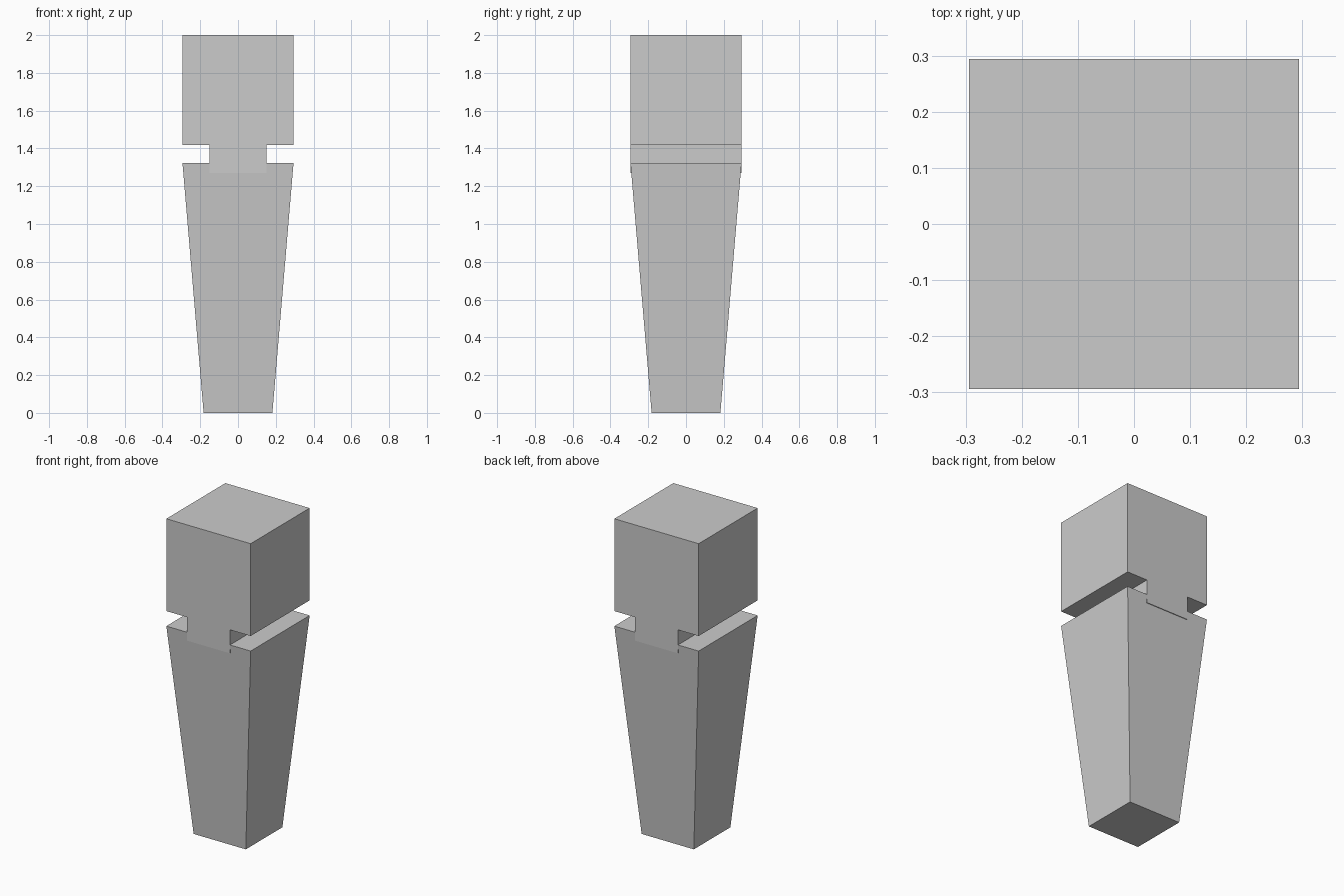
import bpy
import bmesh

if "Cube" in bpy.data.objects:
    bpy.data.objects.remove(bpy.data.objects["Cube"])

W = 0.294  # half width of the head and of the shaft top


def tapered_box(name, z0, z1, bottom, top):
    """Box from z0 to z1 with (half x, half y) given at each end."""
    bm = bmesh.new()
    bmesh.ops.create_cube(bm, size=2)
    for v in bm.verts:
        hx, hy = top if v.co.z > 0 else bottom
        v.co = (v.co.x * hx, v.co.y * hy, z1 if v.co.z > 0 else z0)
    mesh = bpy.data.meshes.new(name)
    bm.to_mesh(mesh)
    bm.free()
    obj = bpy.data.objects.new(name, mesh)
    bpy.context.collection.objects.link(obj)
    return obj


# Tapered lower leg
tapered_box("tapered_shaft", 0, 1.323, (0.182, 0.182), (W, W))
# Narrow connecting neck, sunk into the shaft and full depth
tapered_box("neck", 1.27, 1.418, (0.15, W), (0.15, W))
# Square upper block
tapered_box("head_block", 1.418, 2.0, (W, W), (W, W))
